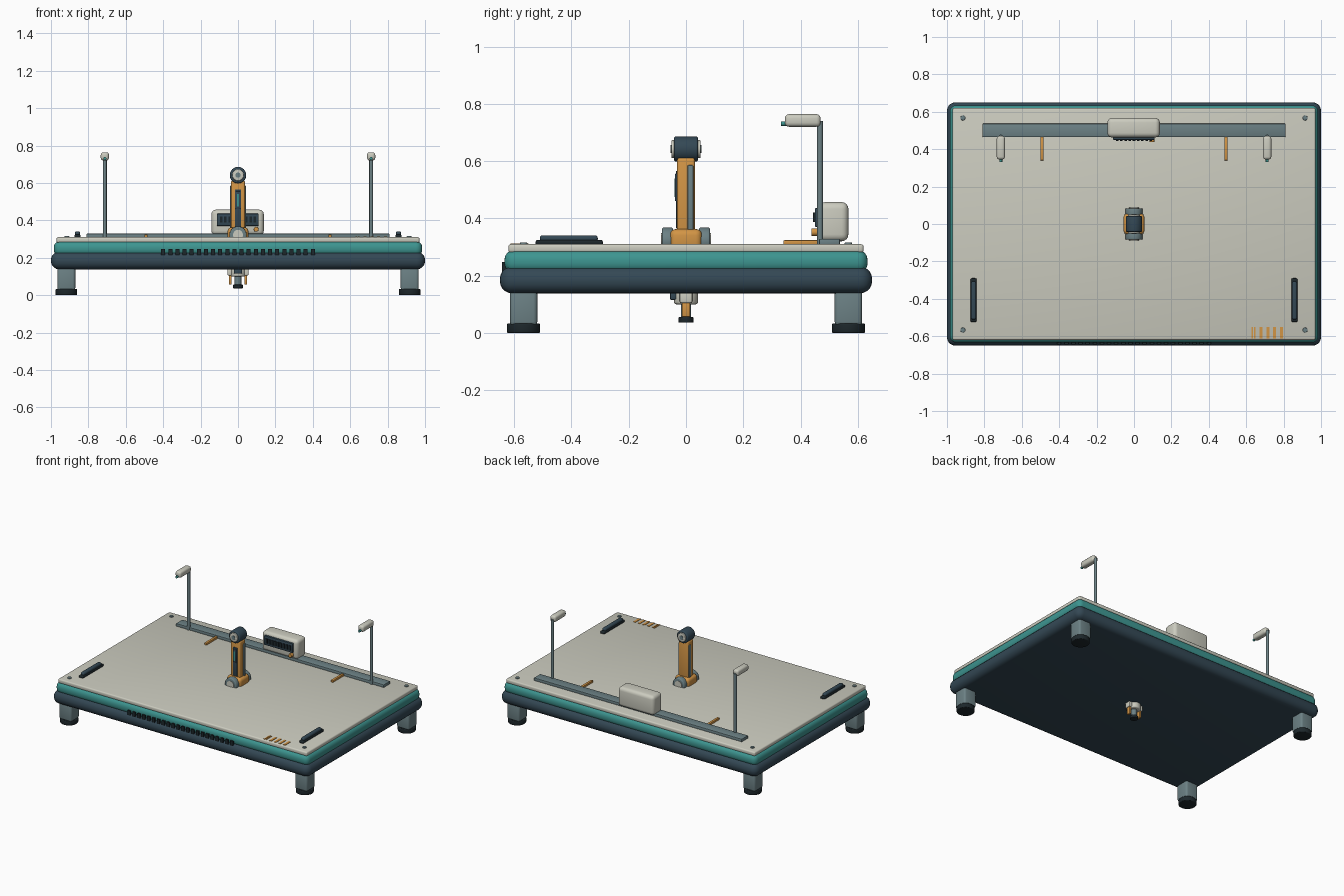
import bpy, bmesh, math
from mathutils import Matrix, Vector

if "Cube" in bpy.data.objects:
    bpy.data.objects.remove(bpy.data.objects["Cube"])


def colour(name, r, g, b):
    m = bpy.data.materials.new(name)
    m.diffuse_color = (r, g, b, 1)
    m.use_nodes = True
    m.node_tree.nodes["Principled BSDF"].inputs["Base Color"].default_value = m.diffuse_color
    return m


NAVY = colour("navy", 0.034, 0.065, 0.09)
TEAL = colour("teal", 0.047, 0.30, 0.28)
CREAM = colour("cream", 0.60, 0.60, 0.52)
GOLD = colour("amber", 0.65, 0.30, 0.06)
SLATE = colour("slate", 0.15, 0.22, 0.235)
BLACK = colour("black", 0.012, 0.02, 0.024)


def finish(name, bm, mat, bevel, segs):
    me = bpy.data.meshes.new(name)
    bm.to_mesh(me)
    bm.free()
    ob = bpy.data.objects.new(name, me)
    bpy.context.collection.objects.link(ob)
    me.materials.append(mat)
    bpy.ops.object.select_all(action='DESELECT')
    bpy.context.view_layer.objects.active = ob
    ob.select_set(True)
    if bevel:
        b = ob.modifiers.new("Bevel", 'BEVEL')
        b.width, b.segments, b.limit_method = bevel, segs, 'ANGLE'
        bpy.ops.object.modifier_apply(modifier="Bevel")
    bpy.ops.object.shade_smooth_by_angle(angle=math.radians(35))
    return ob


def box(name, x, y, z, mat, bevel=0.0, segs=3):
    """Rounded box given as (min, max) on each axis."""
    bm = bmesh.new()
    bmesh.ops.create_cube(bm, size=1)
    for v in bm.verts:
        v.co = Vector([(a + b) / 2 + c * (b - a) for (a, b), c in zip((x, y, z), v.co)])
    return finish(name, bm, mat, bevel, segs)


def cyl(name, start, end, r, mat, bevel=0.0, sides=24):
    """Cylinder between two points."""
    a, b = Vector(start), Vector(end)
    rot = (b - a).to_track_quat('Z', 'Y').to_matrix().to_4x4()
    bm = bmesh.new()
    bmesh.ops.create_cone(bm, cap_ends=True, segments=sides, radius1=r, radius2=r,
                          depth=(b - a).length,
                          matrix=Matrix.Translation((a + b) / 2) @ rot)
    return finish(name, bm, mat, bevel, 3)


def around(c, h):
    return (c - h, c + h)


# Table body: lower tray, middle band and top panel
box("lower_tray", (-1, 1), (-0.65, 0.65), (0.138, 0.232), NAVY, 0.044, 5)
box("middle_band", (-0.985, 0.985), (-0.634, 0.634), (0.21, 0.289), TEAL, 0.034, 5)
box("top_panel", (-0.97, 0.97), (-0.62, 0.62), (0.28, 0.31), CREAM, 0.009, 3)

# Front vent slots
for i in range(22):
    box("front_vent", around(-0.40 + i * 0.8 / 21, 0.011), (-0.643, -0.62), (0.215, 0.247), BLACK)

# Legs, feet, corner screws and carry handles
for sx in (-1, 1):
    for sy in (-1, 1):
        x, y = sx * 0.918, sy * 0.567
        box("leg", around(x, 0.048), around(y, 0.048), (0.025, 0.15), SLATE, 0.014)
        cyl("foot", (x, y, 0), (x, y, 0.033), 0.058, BLACK, 0.005, 32)
        cyl("corner_screw", (sx * 0.915, y, 0.305), (sx * 0.915, y, 0.316), 0.013, SLATE, 0.002)
    box("handle_base", around(sx * 0.858, 0.017), (-0.525, -0.29), (0.305, 0.325), BLACK, 0.008)
    box("handle_grip", around(sx * 0.858, 0.014), (-0.51, -0.308), (0.318, 0.341), NAVY, 0.009)

# Amber marks on the front right corner
for i, x in enumerate((0.633, 0.645, 0.68, 0.716, 0.752, 0.788)):
    box("amber_mark", around(x, 0.004 if i < 2 else 0.008), (-0.612, -0.55), (0.307, 0.313), GOLD)

# Rear rail, side rods and lamp posts
box("rear_rail", (-0.81, 0.81), (0.465, 0.537), (0.305, 0.329), SLATE, 0.004, 2)
for s in (-1, 1):
    box("amber_rod", around(s * 0.492, 0.009), (0.34, 0.466), (0.307, 0.324), GOLD, 0.004, 2)
    x = s * 0.712
    cyl("lamp_post", (x, 0.468, 0.31), (x, 0.468, 0.74), 0.0105, SLATE, 0, 16)
    box("lamp_head", around(x, 0.022), (0.345, 0.47), (0.72, 0.764), CREAM, 0.014)
    cyl("lamp_lens", (x, 0.331, 0.731), (x, 0.36, 0.731), 0.008, TEAL, 0, 16)

# Control box with screen, bars and knob
box("control_box", (-0.142, 0.138), (0.463, 0.567), (0.32, 0.457), CREAM, 0.024, 4)
box("screen", (-0.113, 0.11), (0.45, 0.475), (0.37, 0.436), NAVY, 0.004, 2)
for i in range(9):
    box("screen_bar", around(-0.09 + i * 0.0225, 0.007), (0.443, 0.452), (0.388, 0.42), BLACK)
cyl("control_knob", (0.097, 0.438, 0.352), (0.097, 0.47, 0.352), 0.013, GOLD, 0.002)

# Arm shoulder with round end caps
box("arm_shoulder", around(0, 0.056), around(0, 0.056), (0.29, 0.363), GOLD, 0.022, 4)
for s in (-1, 1):
    cyl("shoulder_cap", (0, s * 0.045, 0.322), (0, s * 0.084, 0.322), 0.046, SLATE, 0.006, 32)
    cyl("shoulder_hub", (0, s * 0.08, 0.322), (0, s * 0.087, 0.322), 0.027, CREAM)

# Arm column with side pipes and front panel
box("arm_column", around(0, 0.037), around(0, 0.031), (0.33, 0.612), GOLD, 0.009)
for s in (-1, 1):
    box("side_pipe", around(s * 0.037, 0.006), (0.005, 0.026), (0.33, 0.586), SLATE, 0.004, 2)
box("front_panel", around(0, 0.017), (-0.035, -0.025), (0.365, 0.566), NAVY, 0.003, 2)
box("panel_raised", around(0, 0.013), (-0.039, -0.03), (0.46, 0.556), NAVY, 0.003, 2)
box("panel_light", around(0, 0.005), (-0.041, -0.036), (0.475, 0.54), TEAL)

# Arm head joint
cyl("head_joint", (0, -0.042, 0.642), (0, 0.042, 0.642), 0.044, NAVY, 0.007, 32)
for s in (-1, 1):
    cyl("head_cap", (0, s * 0.035, 0.642), (0, s * 0.051, 0.642), 0.031, CREAM, 0.003)
    cyl("head_hub", (0, s * 0.045, 0.642), (0, s * 0.054, 0.642), 0.014, SLATE)

# Gripper below the table
cyl("gripper_collar", (0, 0, 0.1), (0, 0, 0.15), 0.042, CREAM, 0.008, 32)
box("gripper_sensor", around(0, 0.022), (-0.056, -0.03), (0.116, 0.142), NAVY, 0.004, 2)
cyl("gripper_stem", (0, 0, 0.05), (0, 0, 0.11), 0.018, SLATE)
cyl("gripper_tip", (0, 0, 0.036), (0, 0, 0.056), 0.026, BLACK, 0.003)
for s in (-1, 1):
    box("gripper_bracket", (s * 0.044 - 0.012, s * 0.044 + 0.012), around(0, 0.022), (0.105, 0.142), CREAM, 0.005)
    box("gripper_finger", around(s * 0.041, 0.007), around(0, 0.014), (0.056, 0.115), GOLD, 0.003, 2)
